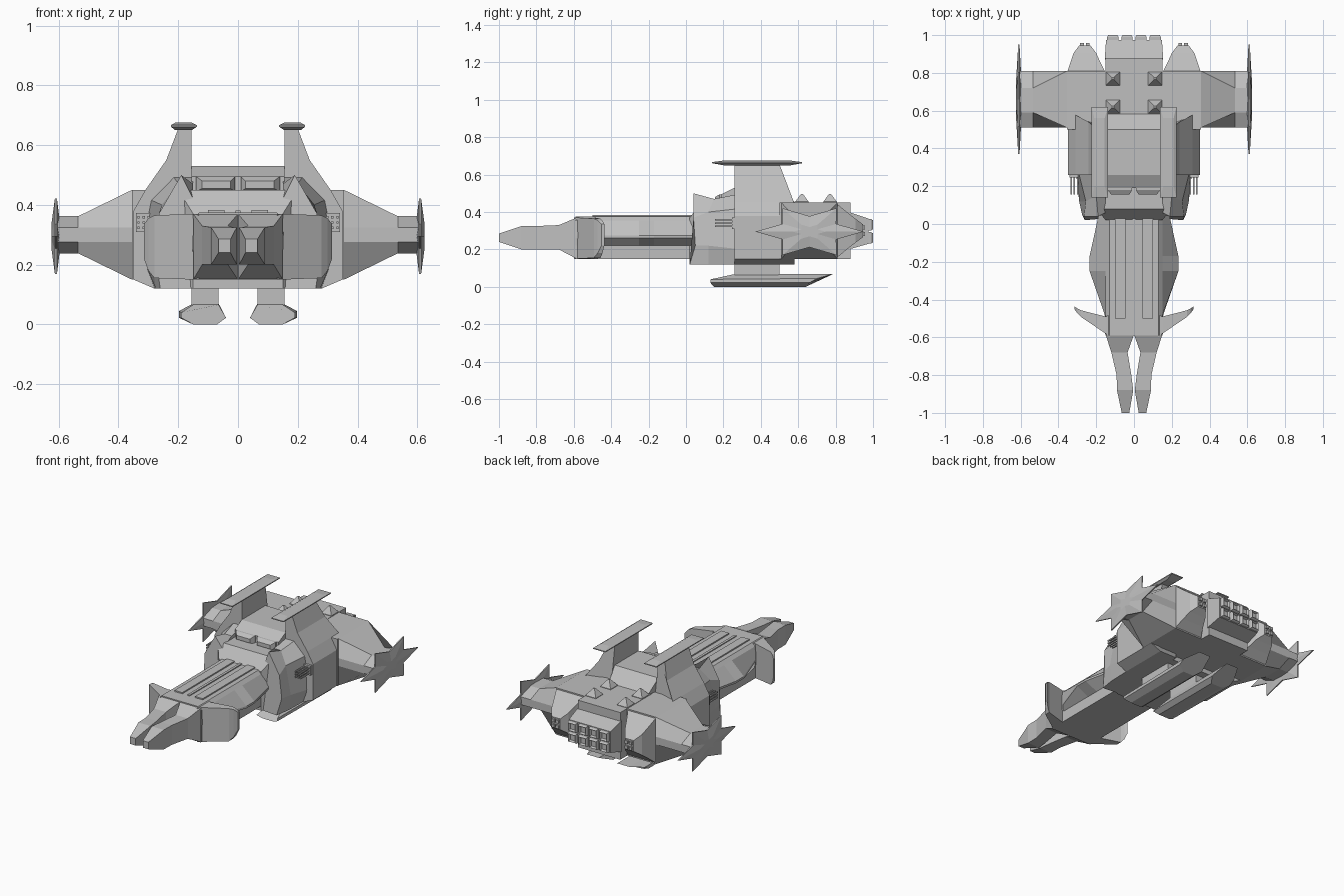
import bpy, bmesh, math

grey = bpy.data.materials.new("hull grey")
grey.diffuse_color = (0.52, 0.52, 0.52, 1)


def loft(name, rings, mirror=False):
    """Skin a list of equal-length rings, cap both ends, optionally mirror in x."""
    bm = bmesh.new()
    for s in ((1, -1) if mirror else (1,)):
        vs = [[bm.verts.new((s * x, y, z)) for x, y, z in r] for r in rings]
        n = len(rings[0])
        for a, b in zip(vs, vs[1:]):
            for i in range(n):
                j = (i + 1) % n
                bm.faces.new((a[i], a[j], b[j], b[i]))
        bm.faces.new(vs[0])
        bm.faces.new(vs[-1])
    bmesh.ops.remove_doubles(bm, verts=bm.verts, dist=1e-5)
    bmesh.ops.recalc_face_normals(bm, faces=bm.faces)
    me = bpy.data.meshes.new(name)
    bm.to_mesh(me)
    bm.free()
    me.materials.append(grey)
    ob = bpy.data.objects.new(name, me)
    bpy.context.collection.objects.link(ob)
    return ob


def ry(y, x0, x1, z0, z1):          # rectangle facing along y
    return [(x0, y, z0), (x1, y, z0), (x1, y, z1), (x0, y, z1)]


def rz(z, x0, x1, y0, y1):          # rectangle facing along z
    return [(x0, y0, z), (x1, y0, z), (x1, y1, z), (x0, y1, z)]


def box(name, x0, x1, y0, y1, z0, z1, mirror=False):
    return loft(name, [ry(y0, x0, x1, z0, z1), ry(y1, x0, x1, z0, z1)], mirror)


# twin nose prongs
loft("nose_prong", [ry(-1.0, .025, .065, .24, .285), ry(-.88, .004, .09, .20, .325),
                    ry(-.80, .014, .092, .20, .325), ry(-.68, .034, .12, .20, .33),
                    ry(-.585, .0, .15, .15, .37)], True)

# forward hull: long neck with side bulge
def neck(y, w, zt=.355):
    h = [(.13, .375), (.15, zt), (w, .275), (w, .262), (.15, .22), (.15, .15)]
    return [(x, y, z) for x, z in h] + [(-x, y, z) for x, z in reversed(h)]

loft("forward_hull", [neck(-.59, .152), neck(-.48, .155), neck(-.25, .235),
                      neck(-.17, .235), neck(.08, .18)])
box("hull_spine_rail", .045, .10, -.50, .10, .36, .383, True)
box("hull_spine_center", -.008, .008, -.50, .10, .36, .381)

# swept front fins
def fin_ring(x, y0, y1, z0, z1):
    return [(x, y0, z0), (x, y1, z0), (x, y1, z1), (x, y0, z1)]

loft("front_fin", [fin_ring(.13, -.60, -.48, .15, .37), fin_ring(.15, -.58, -.49, .15, .37),
                   fin_ring(.28, -.493, -.457, .155, .365), fin_ring(.30, -.472, -.447, .18, .355),
                   fin_ring(.315, -.452, -.437, .22, .335)], True)

# middle body and collar cheeks
loft("middle_body", [ry(.02, -.15, .15, .12, .37), ry(.08, -.20, .20, .12, .45),
                     ry(.55, -.22, .22, .12, .45)])
loft("collar_cheek", [
    [(.15, .03, .12), (.26, .02, .12), (.275, .05, .22), (.265, .04, .37), (.19, .04, .50), (.15, .06, .42)],
    [(.15, .14, .12), (.275, .12, .12), (.29, .12, .22), (.255, .12, .40), (.20, .15, .47), (.15, .15, .47)],
    [(.15, .30, .12), (.28, .30, .12), (.31, .30, .20), (.30, .30, .42), (.22, .30, .50), (.15, .30, .50)]], True)

# bridge hump with two window blocks
loft("bridge_hump", [ry(.19, -.155, .155, .42, .495), ry(.26, -.155, .155, .42, .53),
                     ry(.50, -.155, .155, .42, .53), ry(.585, -.14, .14, .42, .45)])
loft("bridge_window", [ry(.155, .025, .12, .455, .48), ry(.18, .01, .14, .445, .495),
                       ry(.25, .01, .14, .445, .495)], True)

# tall tail fins flowing into the shoulder housings
prof = [(.155, .12), (.28, .12), (.35, .15), (.35, .38), (.31, .45), (.24, .55), (.20, .655), (.155, .655)]
slope = lambda z: .50 + max(0, min(.08, (.655 - z) * .38))
loft("tail_fin", [[(x, .26, z) for x, z in prof], [(x, slope(z), z) for x, z in prof]], True)
loft("tail_fin_plate", [rz(.65, .155, .21, .20, .56), rz(.661, .138, .224, .14, .62),
                        rz(.667, .138, .224, .14, .62), rz(.675, .155, .21, .20, .56)], True)

# gun clusters
box("gun_block", .29, .342, .245, .30, .31, .372, True)
for i in range(3):
    for j in range(3):
        x, z = .299 + i * .017, .324 + j * .017
        loft("gun_barrel", [ry(.155, x - .004, x + .004, z - .004, z + .004),
                            ry(.26, x - .004, x + .004, z - .004, z + .004)], True)

# landing skids and struts
box("skid_strut", .065, .155, .26, .50, .05, .14, True)
loft("landing_skid", [
    [(.07, .15, .0), (.15, .15, .0), (.19, .13, .022), (.19, .13, .04), (.15, .25, .066), (.065, .25, .066), (.04, .13, .022)],
    [(.07, .64, .0), (.15, .64, .0), (.197, .66, .022), (.197, .70, .045), (.15, .79, .07), (.065, .79, .07), (.04, .68, .022)]], True)

# rear body and wings (wing top narrows toward the tip)
box("rear_body", -.355, .355, .50, .81, .15, .45)

def wing(x, h, t0, t1):
    return [(x, .51, .275), (x, .51, .325), (x, t0, .30 + h), (x, t1, .30 + h),
            (x, .81, .325), (x, .81, .275), (x, t1, .30 - h), (x, t0, .30 - h)]

loft("wing", [wing(.34, .15, .51, .81), wing(.355, .15, .51, .81),
              wing(.535, .062, .59, .72), wing(.61, .062, .59, .72)], True)

# six pointed wing-tip stars, thickest in the middle
tips = []
for k in range(12):
    a = math.radians(k * 30)
    if k % 2 == 0:
        ry_, rz_ = .29, .145
    else:
        ry_, rz_ = .165, .083
    tips.append((.66 + ry_ * math.cos(a), .295 + rz_ * math.sin(a)))
def star(x, s):
    return [(x, .66 + (y - .66) * s, .295 + (z - .295) * s) for y, z in tips]
loft("wing_tip_star", [star(.595, .3), star(.606, 1), star(.613, 1), star(.625, .3)], True)

# engine block with two rows of thrusters
box("engine_housing", -.15, .15, .56, .88, .15, .452)
loft("engine_block", [ry(.87, -.155, .155, .20, .40), ry(.975, -.148, .148, .23, .365)])
for x in (.037, .112):
    for z in (.262, .332):
        loft("thruster", [ry(y, x - w, x + w, z - w, z + w) for y, w in
                          ((.96, .030), (.99, .030), (1.0, .024), (.985, .018))], True)

# side engine pods
loft("engine_pod", [ry(.80, .15, .355, .15, .45), ry(.86, .18, .335, .20, .40),
                    ry(.905, .20, .32, .235, .365), ry(.945, .23, .29, .265, .335)], True)
for x in (.245, .275):
    for z in (.283, .317):
        box("pod_nozzle", x - .01, x + .01, .93, .957, z - .01, z + .01, True)

# deck pyramids
for y in (.62, .77):
    loft("deck_pyramid", [rz(.44, .075, .148, y - .036, y + .036),
                          rz(.455, .075, .148, y - .036, y + .036),
                          rz(.497, .107, .117, y - .005, y + .005)], True)
